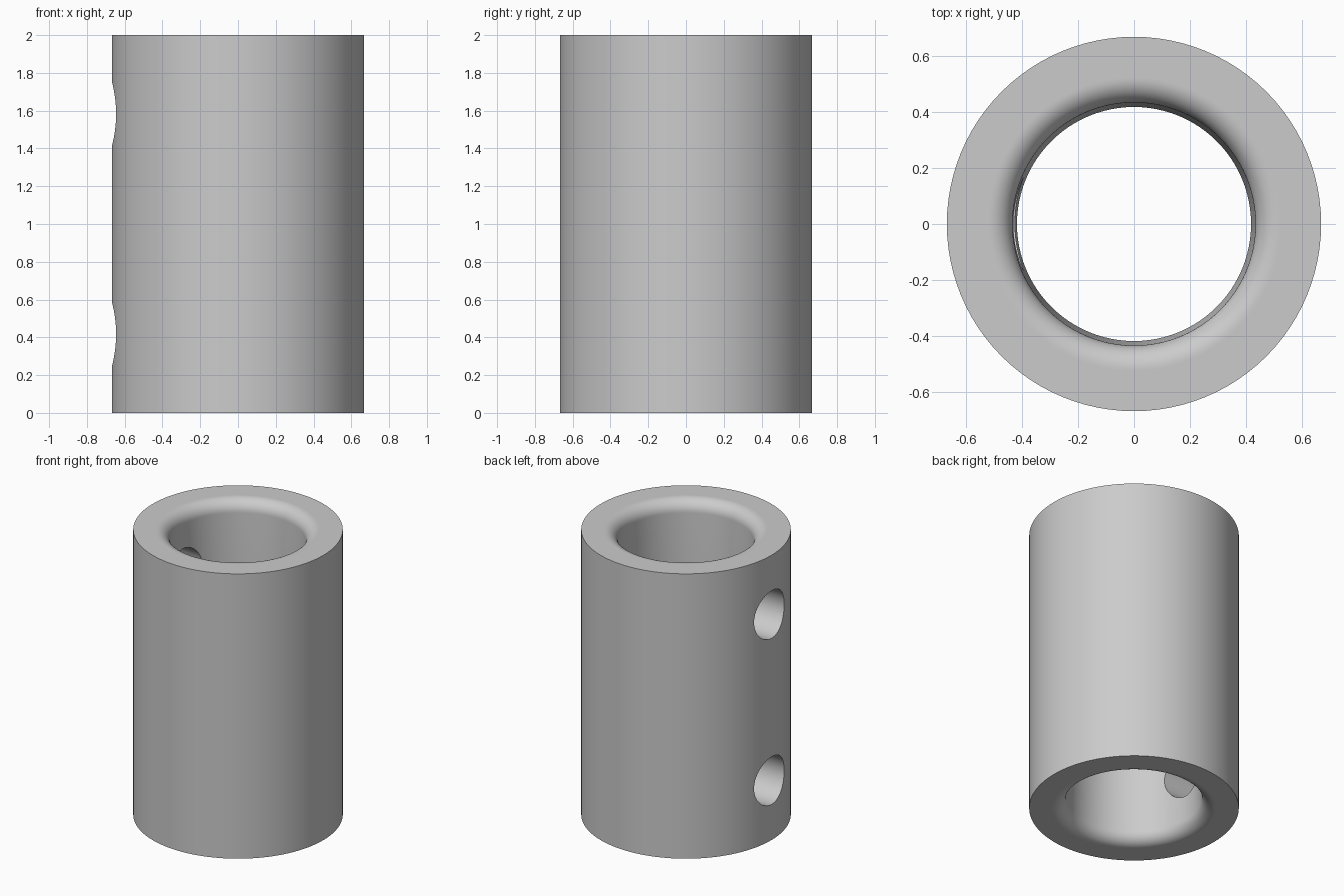
import bpy
import bmesh
import math
from mathutils import Matrix, Vector

OUTER, BORE_END, BORE_MID, FILLET = 0.667, 0.433, 0.417, 0.085
HEIGHT, HOLE_R = 2.0, 0.167
SEGMENTS = 96

cube = bpy.data.objects.get("Cube")
if cube:
    bpy.data.objects.remove(cube, do_unlink=True)

grey = bpy.data.materials.new("light_grey")
grey.use_nodes = True
grey.diffuse_color = (0.6, 0.6, 0.6, 1)
bsdf = next(n for n in grey.node_tree.nodes if n.type == "BSDF_PRINCIPLED")
bsdf.inputs["Base Color"].default_value = grey.diffuse_color


def add_object(name, bm):
    mesh = bpy.data.meshes.new(name)
    bmesh.ops.recalc_face_normals(bm, faces=bm.faces[:])
    bm.to_mesh(mesh)
    bm.free()
    mesh.materials.append(grey)
    obj = bpy.data.objects.new(name, mesh)
    bpy.context.scene.collection.objects.link(obj)
    return obj


# Wall section: upper half with its rounded inner rim, then mirrored down
rim = BORE_END + FILLET
upper = [(OUTER, HEIGHT), (rim + 0.006, HEIGHT)]
for i in range(13):
    a = math.pi / 2 * (1 - i / 12)
    upper.append((rim - FILLET * math.cos(a),
                  HEIGHT - FILLET + FILLET * math.sin(a)))
lower = [(r, HEIGHT - z) for r, z in reversed(upper)]
section = upper + [(BORE_MID, HEIGHT / 2)] + lower

# Sleeve body turned around the z axis
bm = bmesh.new()
verts = [bm.verts.new((r, 0, z)) for r, z in section]
edges = [bm.edges.new((v, verts[(i + 1) % len(verts)]))
         for i, v in enumerate(verts)]
bmesh.ops.spin(bm, geom=verts + edges, cent=(0, 0, 0), axis=(0, 0, 1),
               angle=2 * math.pi, steps=SEGMENTS, use_duplicate=False)
bmesh.ops.remove_doubles(bm, verts=bm.verts[:], dist=0.0001)
sleeve = add_object("sleeve", bm)

# Two round holes through the right wall only
bm = bmesh.new()
for side in (-1, 1):
    place = (Matrix.Translation(Vector((-0.55, 0, 1 + side * 0.583)))
             @ Matrix.Rotation(math.pi / 2, 4, "Y"))
    bmesh.ops.create_cone(bm, cap_ends=True, segments=64, radius1=HOLE_R,
                          radius2=HOLE_R, depth=0.6, matrix=place)
cutter = add_object("hole_cutter", bm)
cutter.hide_render = True

cut = sleeve.modifiers.new("holes", "BOOLEAN")
cut.operation = "DIFFERENCE"
cut.solver = "EXACT"
cut.object = cutter

bpy.ops.object.select_all(action="DESELECT")
sleeve.select_set(True)
bpy.context.view_layer.objects.active = sleeve
bpy.ops.object.modifier_apply(modifier=cut.name)
bpy.data.objects.remove(cutter, do_unlink=True)
bpy.ops.object.shade_smooth_by_angle(angle=math.radians(30))
